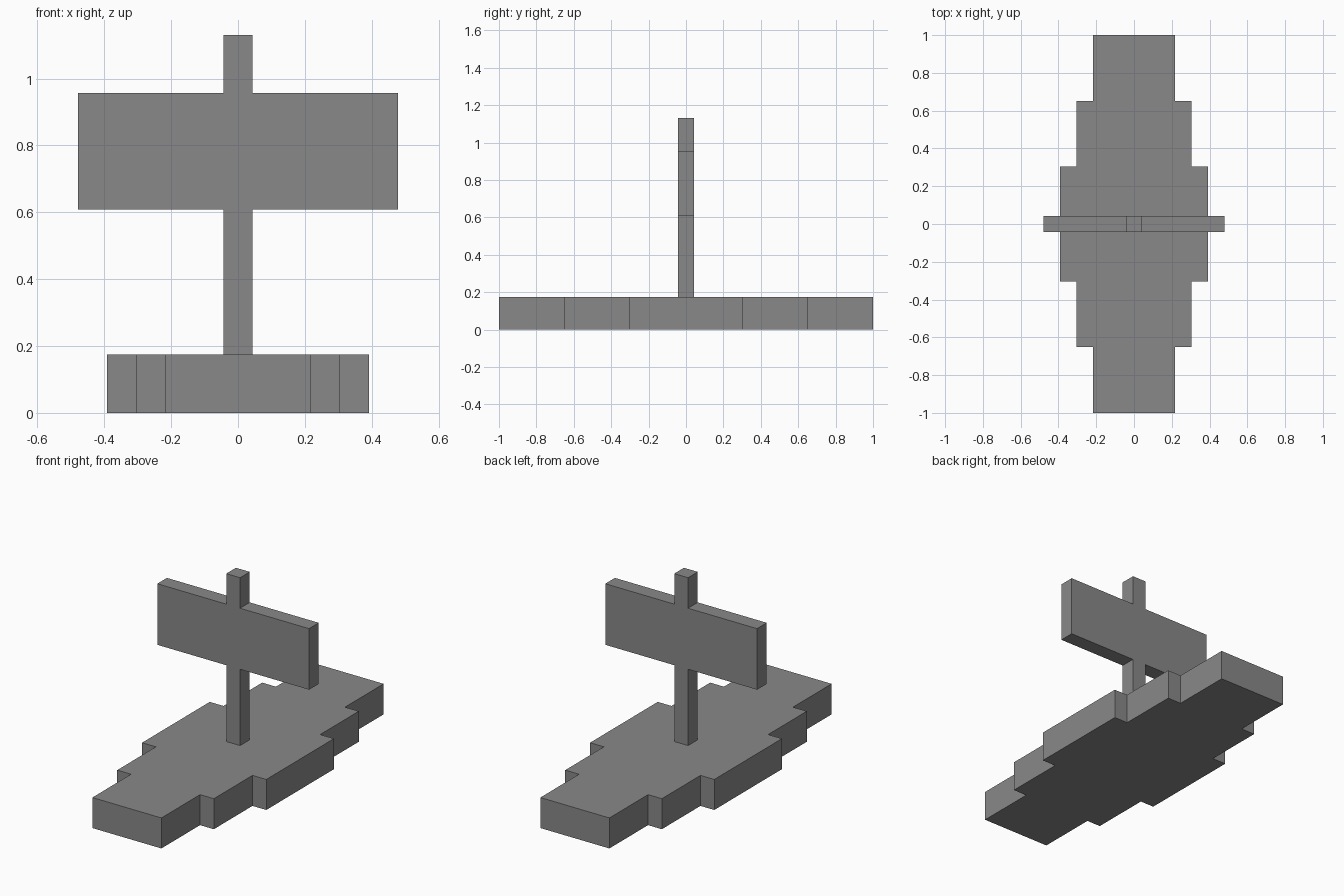
import bpy
import bmesh
from mathutils import Vector

cube = bpy.data.objects.get("Cube")
if cube:
    bpy.data.objects.remove(cube, do_unlink=True)

UNIT = 2 / 23          # one block width
HALF = UNIT / 2

grey = bpy.data.materials.new("mid_grey")
grey.use_nodes = True
colour = (0.25, 0.25, 0.25, 1)
grey.diffuse_color = colour
grey.node_tree.nodes["Principled BSDF"].inputs["Base Color"].default_value = colour


def prism(name, outline, bottom, top):
    """Extrude a flat xy outline from bottom to top."""
    bm = bmesh.new()
    face = bm.faces.new([bm.verts.new((x, y, bottom)) for x, y in outline])
    result = bmesh.ops.extrude_face_region(bm, geom=[face])
    verts = [v for v in result["geom"] if isinstance(v, bmesh.types.BMVert)]
    bmesh.ops.translate(bm, verts=verts, vec=Vector((0, 0, top - bottom)))
    bmesh.ops.recalc_face_normals(bm, faces=bm.faces)
    mesh = bpy.data.meshes.new(name)
    bm.to_mesh(mesh)
    bm.free()
    mesh.materials.append(grey)
    obj = bpy.data.objects.new(name, mesh)
    bpy.context.collection.objects.link(obj)
    return obj


def block(name, half_width, bottom, top):
    """Box one unit deep, centred on the post axis."""
    w = half_width
    return prism(name, [(-w, -HALF), (w, -HALF), (w, HALF), (-w, HALF)], bottom, top)


# Stepped hull: one quarter of the outline, mirrored to the other three
steps = [(4.5, 3.5), (3.5, 7.5), (2.5, 11.5)]   # half width, half length
quarter = []
inner = None
for w, l in steps:
    if inner is not None:
        quarter.append((w * UNIT, inner * UNIT))
    quarter.append((w * UNIT, l * UNIT))
    inner = l
right_side = [(x, -y) for x, y in reversed(quarter)] + quarter
outline = right_side + [(-x, y) for x, y in reversed(right_side)]
prism("hull", outline, 0, 2 * UNIT)

# Mast and sail
block("lower_mast", HALF, 2 * UNIT, 7 * UNIT)
block("sail", 5.5 * UNIT, 7 * UNIT, 11 * UNIT)
block("upper_mast", HALF, 11 * UNIT, 13 * UNIT)
